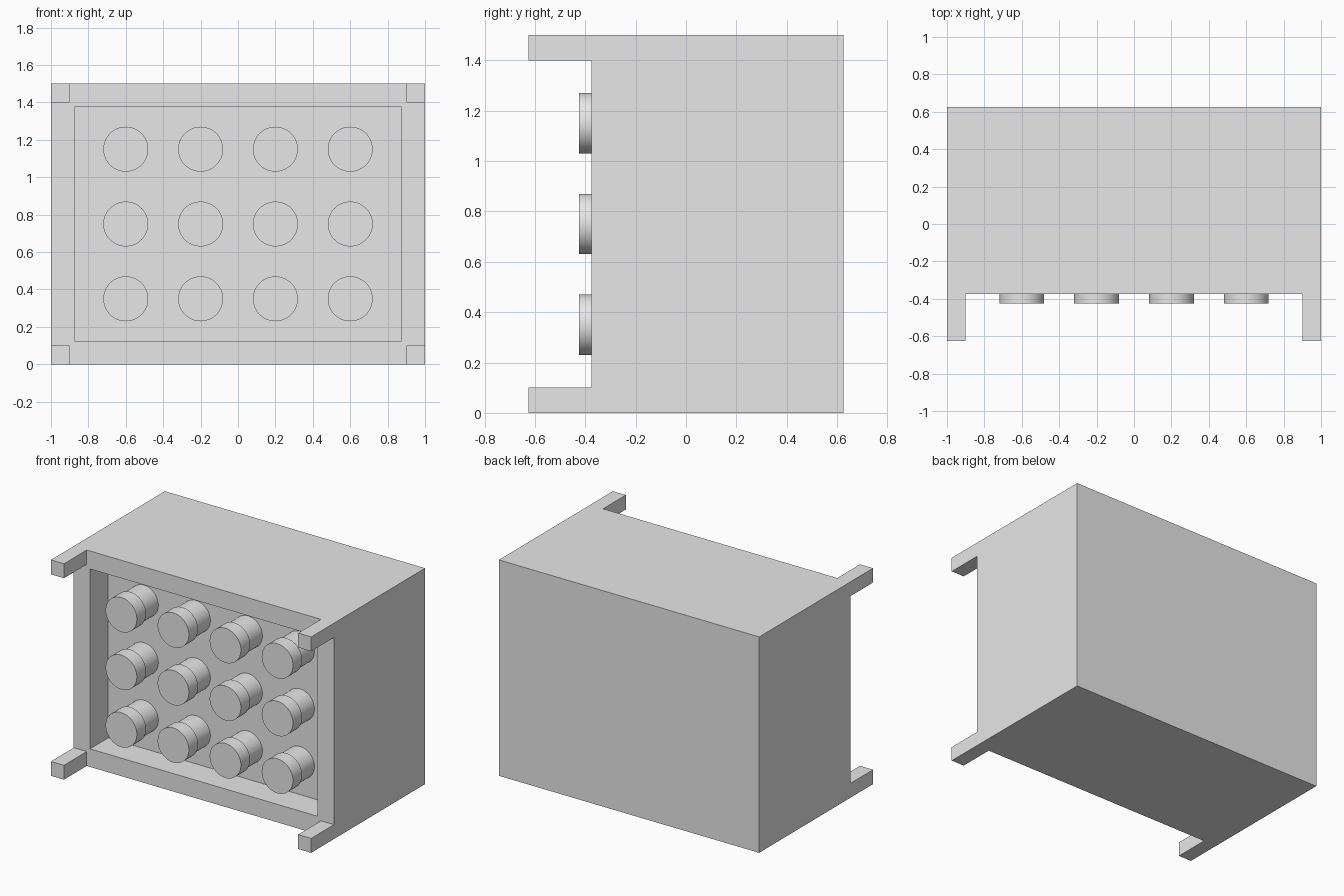
import bpy
import bmesh
from mathutils import Matrix, Vector

default = bpy.data.objects.get("Cube")
if default:
    bpy.data.objects.remove(default, do_unlink=True)

# Single plain grey
grey = bpy.data.materials.new("light grey")
grey.use_nodes = True
grey.diffuse_color = (0.8, 0.8, 0.8, 1)
grey.node_tree.nodes["Principled BSDF"].inputs["Base Color"].default_value = (0.8, 0.8, 0.8, 1)

FRONT = -0.375      # front of the case
BACK = 0.625
HEIGHT = 1.5
LEG = 0.1           # leg thickness
RECESS = 0.2


def finish(bm, name):
    bmesh.ops.recalc_face_normals(bm, faces=bm.faces)
    mesh = bpy.data.meshes.new(name)
    bm.to_mesh(mesh)
    bm.free()
    mesh.materials.append(grey)
    obj = bpy.data.objects.new(name, mesh)
    bpy.context.collection.objects.link(obj)
    return obj


def add_box(bm, low, high):
    low, high = Vector(low), Vector(high)
    matrix = Matrix.Translation((low + high) / 2) @ Matrix.Diagonal((*(high - low), 1))
    bmesh.ops.create_cube(bm, size=1, matrix=matrix)


def add_disc(bm, x, z, radius, y0, y1):
    matrix = Matrix.Translation((x, (y0 + y1) / 2, z)) @ Matrix.Rotation(1.5707963, 4, "X")
    bmesh.ops.create_cone(bm, cap_ends=True, segments=64, radius1=radius,
                          radius2=radius, depth=y1 - y0, matrix=matrix)


# Case with a shallow recess in the front
bm = bmesh.new()
add_box(bm, (-1, FRONT, 0), (1, BACK, HEIGHT))
bm.normal_update()
front = min(bm.faces, key=lambda f: f.calc_center_median().y)
bmesh.ops.inset_region(bm, faces=[front], thickness=0.125, use_even_offset=True)
result = bmesh.ops.extrude_face_region(bm, geom=[front])
bmesh.ops.translate(bm, vec=(0, RECESS, 0),
                    verts=[v for v in result["geom"] if isinstance(v, bmesh.types.BMVert)])
if front.is_valid:
    bmesh.ops.delete(bm, geom=[front], context="FACES_ONLY")
finish(bm, "case")

# Four square legs reaching forward from the corners
for side, x in (("right", -1), ("left", 1 - LEG)):
    for level, z in (("lower", 0), ("upper", HEIGHT - LEG)):
        bm = bmesh.new()
        add_box(bm, (x, -BACK, z), (x + LEG, FRONT, z + LEG))
        finish(bm, f"{level}_{side}_leg")

# Grid of round knobs, each a wide cap on a narrower stem
for row in range(3):
    for column in range(4):
        x, z = -0.6 + 0.4 * column, 0.35 + 0.4 * row
        bm = bmesh.new()
        add_disc(bm, x, z, 0.12, -0.425, -0.325)
        add_disc(bm, x, z, 0.11, -0.325, FRONT + RECESS)
        knob = finish(bm, f"knob_{row + 1}_{column + 1}")
        bpy.ops.object.select_all(action="DESELECT")
        knob.select_set(True)
        bpy.context.view_layer.objects.active = knob
        bpy.ops.object.shade_smooth_by_angle()
